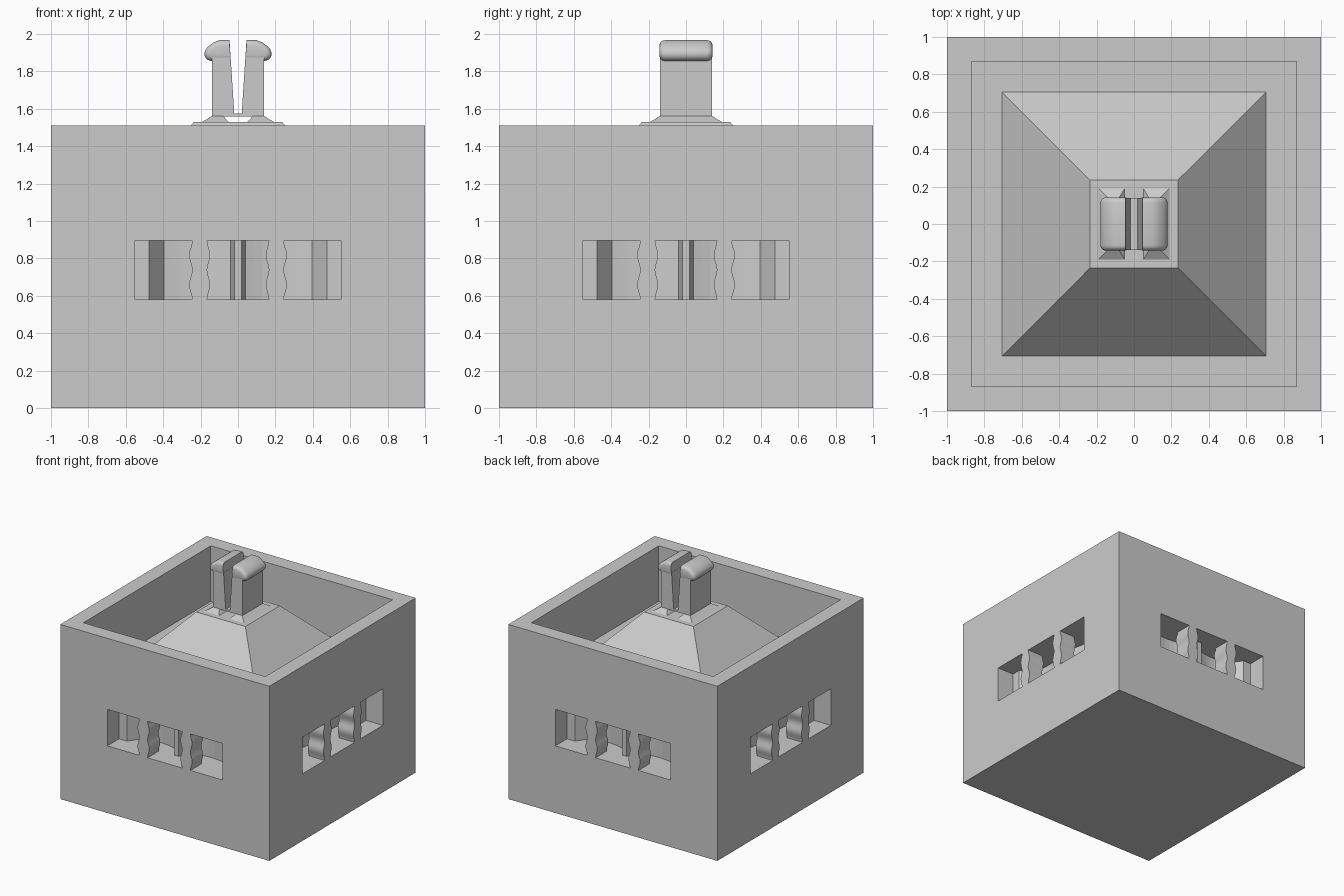
import bpy, bmesh, math
from mathutils import Matrix

cube = bpy.data.objects.get("Cube")
if cube:
    bpy.data.objects.remove(cube, do_unlink=True)

grey = bpy.data.materials.new("light grey")
grey.use_nodes = True
grey.diffuse_color = (0.6, 0.6, 0.6, 1)
grey.node_tree.nodes["Principled BSDF"].inputs["Base Color"].default_value = (0.6, 0.6, 0.6, 1)


def loft(bm, rings):
    """Skin closed rings of points and cap both ends."""
    rows = [[bm.verts.new(p) for p in ring] for ring in rings]
    n = len(rows[0])
    for a, b in zip(rows, rows[1:]):
        for i in range(n):
            j = (i + 1) % n
            bm.faces.new((a[i], a[j], b[j], b[i]))
    bm.faces.new(rows[0][::-1])
    bm.faces.new(rows[-1])


def finish(name, bm, smooth=False):
    bmesh.ops.recalc_face_normals(bm, faces=bm.faces[:])
    mesh = bpy.data.meshes.new(name)
    bm.to_mesh(mesh)
    bm.free()
    mesh.materials.append(grey)
    obj = bpy.data.objects.new(name, mesh)
    bpy.context.collection.objects.link(obj)
    bpy.ops.object.select_all(action='DESELECT')
    obj.select_set(True)
    bpy.context.view_layer.objects.active = obj
    if smooth:
        bpy.ops.object.shade_smooth_by_angle(angle=math.radians(35))
    return obj


def rect(x0, x1, y, z):
    return [(x0, -y, z), (x1, -y, z), (x1, y, z), (x0, y, z)]


def quarter_turns(bm):
    """Repeat the geometry on all four sides."""
    source = bm.verts[:] + bm.edges[:] + bm.faces[:]
    for k in range(1, 4):
        copy = bmesh.ops.duplicate(bm, geom=source)["geom"]
        verts = [v for v in copy if isinstance(v, bmesh.types.BMVert)]
        bmesh.ops.rotate(bm, verts=verts, matrix=Matrix.Rotation(k * math.pi / 2, 3, 'Z'))


# Box with open top and inner pyramid
bm = bmesh.new()
profile = [(1, 0), (1, 1.51), (0.87, 1.51), (0.87, 1.03), (0.707, 1.03), (0.235, 1.53)]
loft(bm, [rect(-h, h, h, z) for h, z in profile])
body = finish("box_body", bm)

# Window pockets with two curved alcoves at the back of each
LOW, HIGH = 0.58, 0.895
half = [(0.02, -0.84), (0.04, -0.75)]
for i in range(1, 8):
    t = i / 8
    half.append((0.04 + 0.355 * t, -0.75 + 0.02 * t + 0.03 * math.sin(math.pi * t)))
half += [(0.395, -0.73), (0.475, -0.84), (0.55, -0.84), (0.55, -1.05)]
plan = [(-x, y) for x, y in reversed(half)] + half
bm = bmesh.new()
loft(bm, [[(x, y, z) for x, y in plan] for z in (LOW, HIGH)])
quarter_turns(bm)
cutter = finish("window_cutter", bm)
cutter.hide_render = True

cut = body.modifiers.new("windows", 'BOOLEAN')
cut.operation = 'DIFFERENCE'
cut.solver = 'EXACT'
cut.object = cutter
bpy.context.view_layer.objects.active = body
bpy.ops.object.modifier_apply(modifier=cut.name)
bpy.data.objects.remove(cutter, do_unlink=True)

# Wavy window pillars
bm = bmesh.new()
for cx in (-0.205, 0.205):
    rings = []
    for i in range(17):
        u = i / 16
        w = 0.048 - 0.008 * math.cos(4 * math.pi * u)
        z = LOW + (HIGH - LOW) * u
        rings.append([(cx - w, -1, z), (cx + w, -1, z), (cx + w, -0.85, z), (cx - w, -0.85, z)])
    loft(bm, rings)
quarter_turns(bm)
finish("window_pillars", bm, smooth=True)

# Sloped feet under the clip
bm = bmesh.new()
for s in (-1, 1):
    loft(bm, [rect(s * 0.05, s * 0.19, 0.19, 1.53), rect(s * 0.08, s * 0.14, 0.14, 1.562)])
finish("clip_feet", bm)

# Split post
side = [(0.14, 1.56), (0.14, 1.885), (0.04, 1.885), (0.02, 1.575)]
outline = side + [(-x, z) for x, z in reversed(side)]
bm = bmesh.new()
loft(bm, [[(x, y, z) for x, z in outline] for y in (-0.14, 0.14)])
finish("clip_post", bm)

# Rounded hooked heads on the two prongs
head = [(0.04, 1.856), (0.144, 1.856), (0.165, 1.863), (0.177, 1.878), (0.18, 1.898),
        (0.173, 1.917), (0.157, 1.935), (0.13, 1.955), (0.1, 1.967), (0.045, 1.967)]
layers = []
for k in range(5):
    a = k * math.pi / 8
    layers.append((0.113 + 0.029 * math.sin(a), 0.029 * (1 - math.cos(a))))
layers = [(-y, s) for y, s in reversed(layers)] + layers
bm = bmesh.new()
for side_sign in (-1, 1):
    rings = []
    for y, shrink in layers:
        ring = []
        for x, z in head:
            px = x - shrink * max(0, x - 0.045) / 0.135
            pz = z - shrink * (z - 1.911) / 0.056
            ring.append((side_sign * px, y, pz))
        rings.append(ring)
    loft(bm, rings)
finish("clip_heads", bm, smooth=True)
